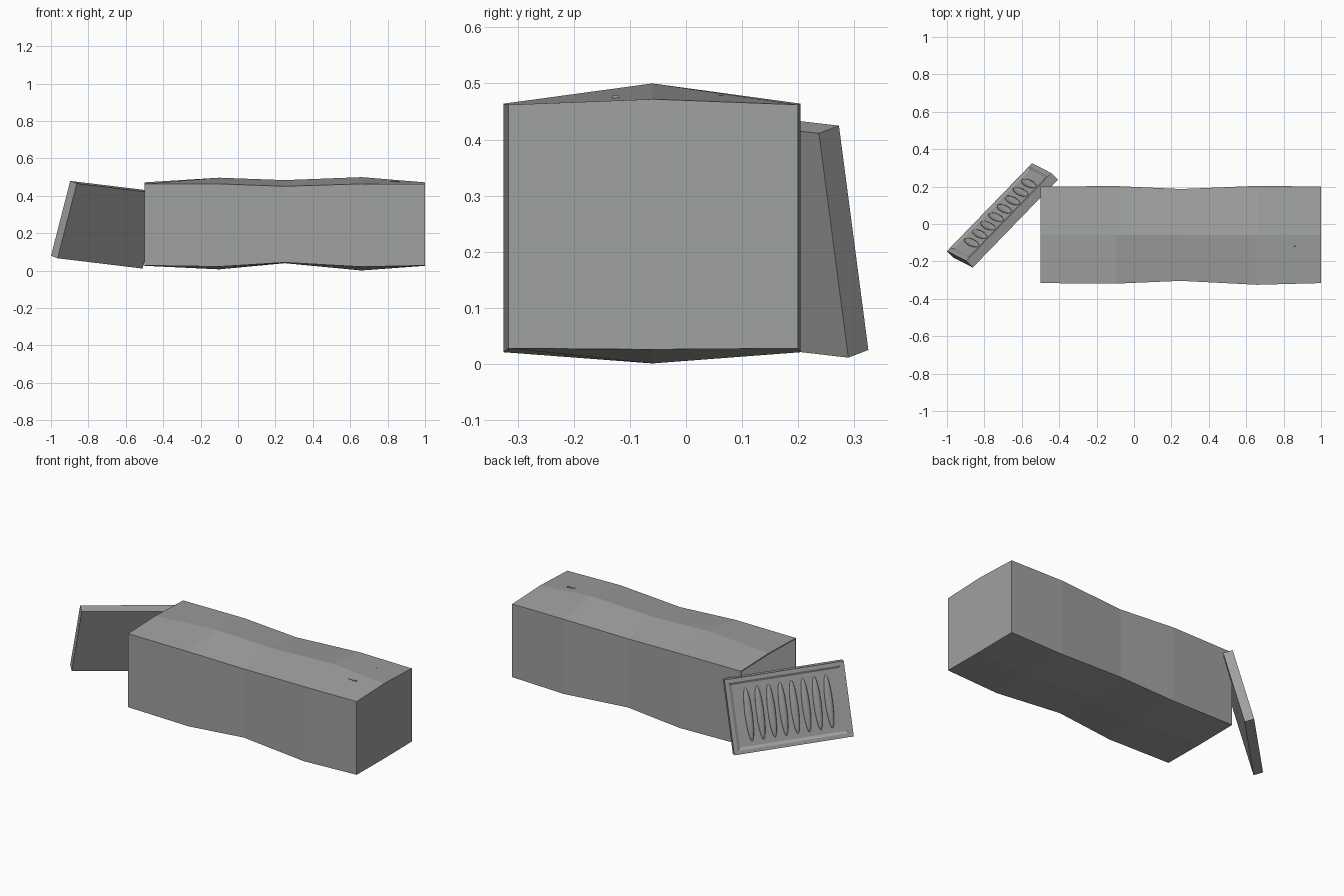
import bpy
import bmesh
from mathutils import Matrix, Vector

old = bpy.data.objects.get("Cube")
if old:
    bpy.data.objects.remove(old, do_unlink=True)


def material(name, color):
    m = bpy.data.materials.new(name)
    m.use_nodes = True
    m.diffuse_color = color
    m.node_tree.nodes["Principled BSDF"].inputs["Base Color"].default_value = color
    return m


def finish(bm, name, mat, matrix=None):
    bmesh.ops.recalc_face_normals(bm, faces=bm.faces)
    mesh = bpy.data.meshes.new(name)
    bm.to_mesh(mesh)
    bm.free()
    mesh.materials.append(mat)
    ob = bpy.data.objects.new(name, mesh)
    bpy.context.collection.objects.link(ob)
    if matrix:
        ob.matrix_world = matrix
    return ob


def block(size, center):
    bm = bmesh.new()
    bmesh.ops.create_cube(bm, size=1)
    bmesh.ops.scale(bm, vec=size, verts=bm.verts)
    bmesh.ops.translate(bm, vec=center, verts=bm.verts)
    return bm


box_grey = material("box grey", (0.35, 0.36, 0.345, 1))
lid_grey = material("lid grey", (0.35, 0.35, 0.35, 1))

# Wavy box, open at one end: x, front y, back y, edge top, ridge top, edge bottom, keel
stations = [
    (-0.50, -0.316, 0.200, 0.464, 0.472, 0.028, 0.026),
    (-0.10, -0.319, 0.203, 0.464, 0.497, 0.022, 0.007),
    (0.25, -0.304, 0.187, 0.451, 0.484, 0.044, 0.040),
    (0.66, -0.325, 0.204, 0.464, 0.500, 0.021, 0.001),
    (1.00, -0.316, 0.200, 0.462, 0.472, 0.028, 0.026),
]
MID = -0.06
bm = bmesh.new()
rings = []
for x, front, back, top, ridge, low, keel in stations:
    section = [(front, low), (front, top), (MID, ridge),
               (back, top), (back, low), (MID, keel)]
    rings.append([bm.verts.new((x, y, z)) for y, z in section])
for a, b in zip(rings, rings[1:]):
    for i in range(6):
        j = (i + 1) % 6
        bm.faces.new((a[i], a[j], b[j], b[i]))
bm.faces.new(rings[-1])
box = finish(bm, "open_box", box_grey)
wall = box.modifiers.new("wall", "SOLIDIFY")
wall.thickness = 0.008
wall.offset = -1

# Two small marks on the roof
for name, y, tilt in (("left_roof_mark", 0.065, -0.09), ("right_roof_mark", -0.125, 0.09)):
    place = Matrix.Translation((0.84, y, 0.476)) @ Matrix.Rotation(tilt, 4, "X")
    finish(block((0.05, 0.012, 0.006), (0, 0, 0)), name, box_grey, place)

# Leaning lid frame: across, up, outward
across = Vector((-0.455, -0.47, 0.055)).normalized()
up = Vector((0.1, -0.055, 0.4)).normalized()
out = across.cross(up).normalized()
up = out.cross(across)
frame = Matrix((across, up, out)).transposed().to_4x4()
frame.translation = (-0.545, 0.325, 0.025)
WIDTH, HEIGHT, DEPTH = 0.656, 0.416, 0.052

# Lid with a shallow recessed panel
bm = block((WIDTH, HEIGHT, DEPTH), (WIDTH / 2, HEIGHT / 2, -DEPTH / 2))
bm.normal_update()
face = max(bm.faces, key=lambda f: f.calc_center_median().z)
bmesh.ops.inset_region(bm, faces=[face], thickness=0.03)
bmesh.ops.inset_region(bm, faces=[face], thickness=0.02, depth=-0.008)
finish(bm, "lid", lid_grey, frame)

# Row of slim pointed ribs on the panel
for i in range(8):
    bm = bmesh.new()
    bmesh.ops.create_uvsphere(bm, u_segments=12, v_segments=10, radius=1)
    bmesh.ops.rotate(bm, verts=bm.verts, matrix=Matrix.Rotation(1.5708, 3, "X"))
    bmesh.ops.scale(bm, vec=(0.021, 0.148, 0.012), verts=bm.verts)
    bmesh.ops.translate(bm, vec=(WIDTH / 2 + (i - 3.5) * 0.063, HEIGHT / 2, -0.008),
                        verts=bm.verts)
    for f in bm.faces:
        f.smooth = True
    finish(bm, f"lid_rib_{i + 1}", lid_grey, frame)
